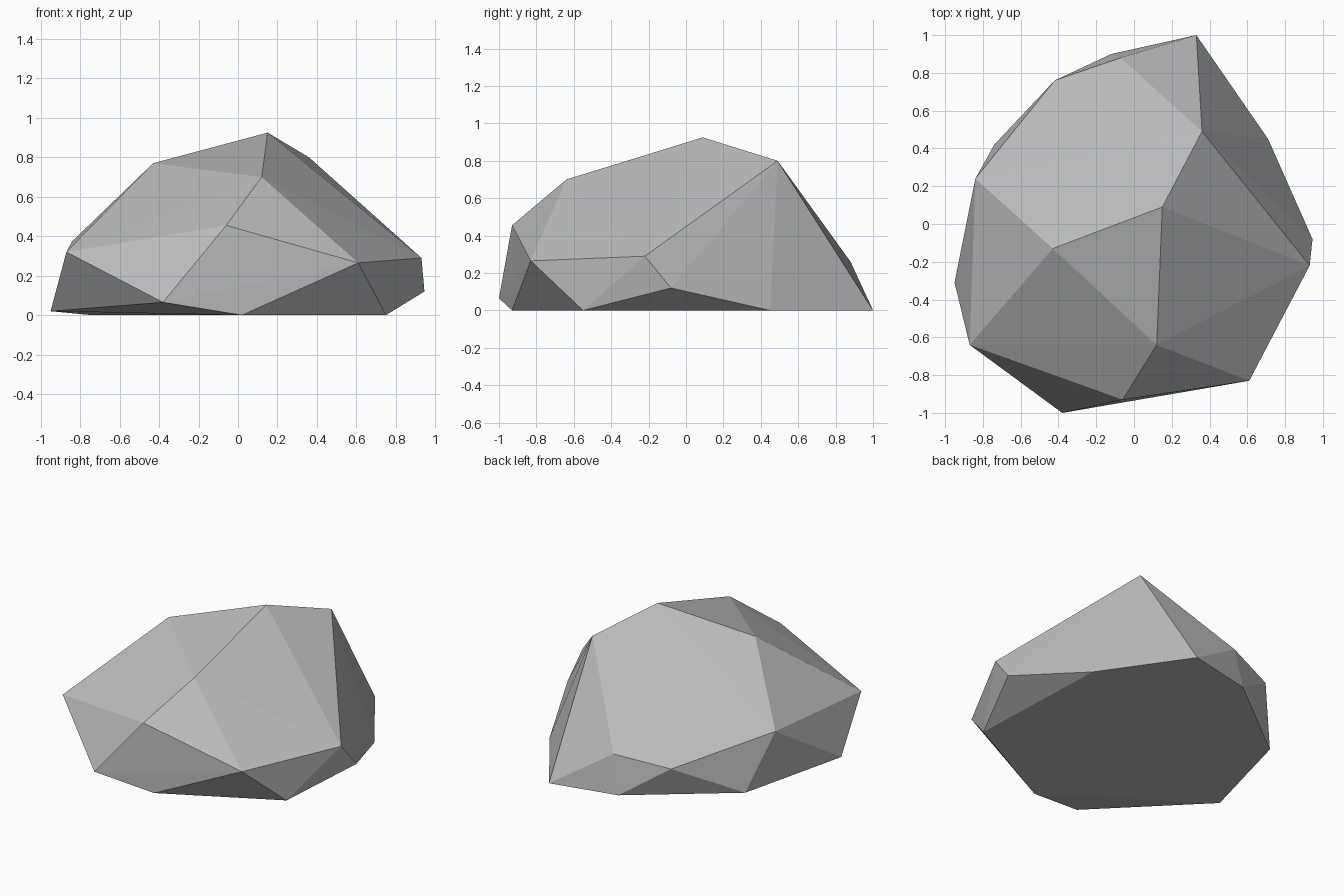
import bpy
import bmesh
from math import radians

# Remove the default cube
default_cube = bpy.data.objects.get("Cube")
if default_cube:
    bpy.data.objects.remove(default_cube, do_unlink=True)


def make_material(name, grey):
    """One flat, matte grey."""
    material = bpy.data.materials.new(name)
    material.use_nodes = True
    colour = (grey, grey, grey, 1)
    material.diffuse_color = colour
    shader = material.node_tree.nodes["Principled BSDF"]
    shader.inputs["Base Color"].default_value = colour
    shader.inputs["Roughness"].default_value = 1
    return material


def make_boulder(name, corners, material):
    """Wrap a convex, flat-faced stone around its corner points."""
    bm = bmesh.new()
    for corner in corners:
        bm.verts.new(corner)
    hull = bmesh.ops.convex_hull(bm, input=bm.verts[:])
    loose = [v for v in bm.verts if not v.link_faces]
    bmesh.ops.delete(bm, geom=loose, context="VERTS")
    # Merge the triangles of the level underside into one face
    bmesh.ops.dissolve_limit(bm, angle_limit=radians(0.5),
                             verts=bm.verts[:], edges=bm.edges[:])
    bmesh.ops.recalc_face_normals(bm, faces=bm.faces[:])
    mesh = bpy.data.meshes.new(name)
    bm.to_mesh(mesh)
    bm.free()
    mesh.materials.append(material)
    boulder = bpy.data.objects.new(name, mesh)
    bpy.context.collection.objects.link(boulder)
    return boulder


# Footprint on the ground, as (x, y)
footprint = [(.33, 1), (.71, .45), (.75, -.55), (.02, -.93),
             (-.74, .42), (-.12, .9)]
# Belt of widest corners around the stone
belt = [(.61, -.83, .265), (.93, -.22, .29), (.945, -.08, .12),
        (-.38, -1, .065), (-.95, -.31, .02), (-.87, -.64, .32),
        (-.84, .24, .375), (-.42, .76, .205), (-.07, .88, .26)]
# Crown of high corners
crown = [(.36, .49, .8), (.15, .09, .925), (-.43, -.13, .77),
         (.12, -.64, .7), (-.06, -.93, .455)]

corners = [(x, y, 0) for x, y in footprint] + belt + crown
make_boulder("boulder", corners, make_material("stone grey", .5))
